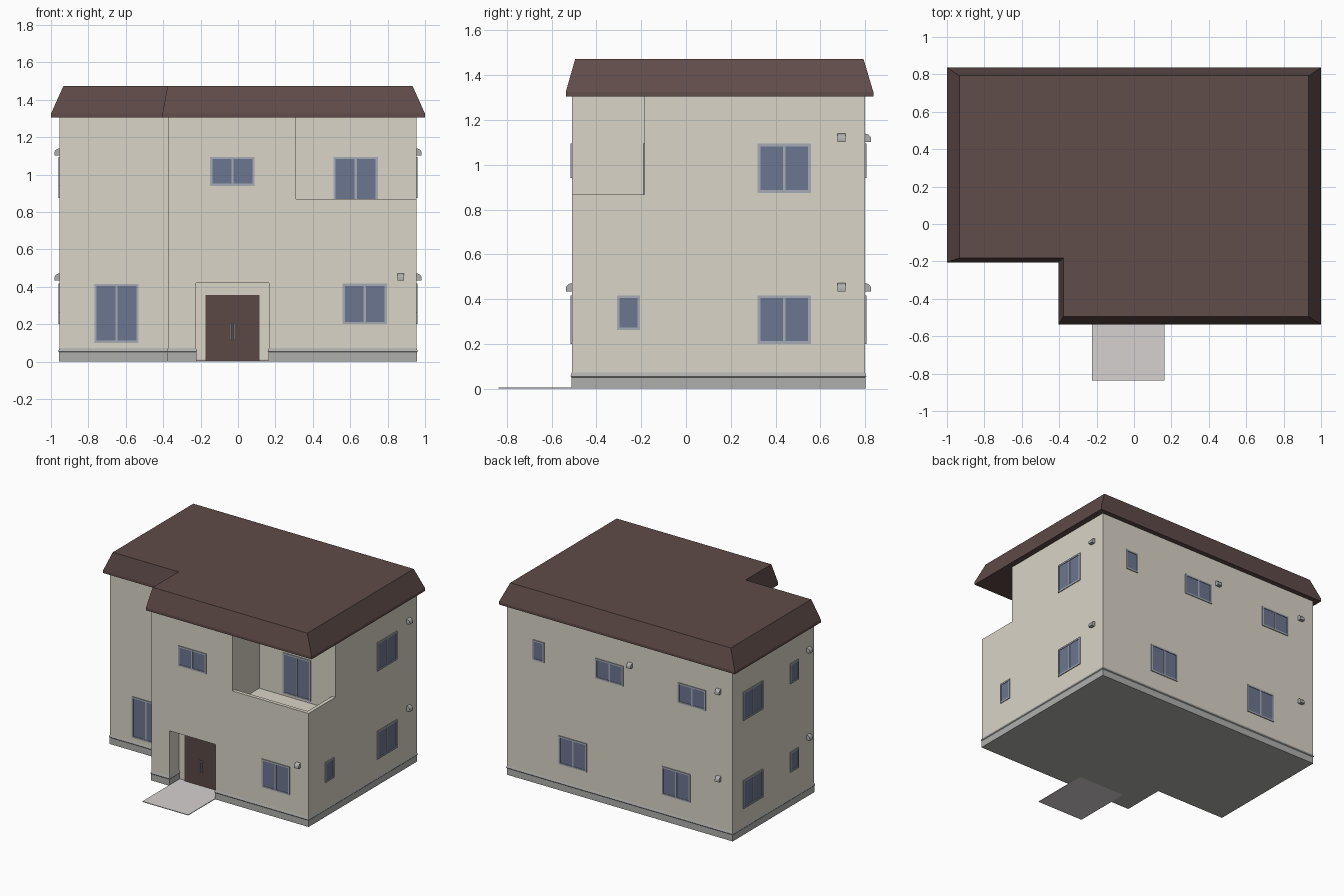
import bpy, bmesh, math
from mathutils import Vector

if "Cube" in bpy.data.objects:
    bpy.data.objects.remove(bpy.data.objects["Cube"])


def material(name, rgb):
    m = bpy.data.materials.new(name)
    m.diffuse_color = (*rgb, 1)
    m.use_nodes = True
    m.node_tree.nodes["Principled BSDF"].inputs["Base Color"].default_value = m.diffuse_color
    return m


WALL = material("plaster", (0.70, 0.66, 0.57))
ROOF = material("roof_brown", (0.115, 0.072, 0.067))
DOOR = material("door_brown", (0.105, 0.065, 0.06))
GLASS = material("glass", (0.15, 0.18, 0.28))
FRAME = material("frame_grey", (0.38, 0.41, 0.46))
STONE = material("base_grey", (0.43, 0.43, 0.42))
PAVE = material("paving", (0.68, 0.64, 0.64))


def finish(bm, name, mat):
    bmesh.ops.recalc_face_normals(bm, faces=bm.faces)
    me = bpy.data.meshes.new(name)
    bm.to_mesh(me)
    bm.free()
    ob = bpy.data.objects.new(name, me)
    bpy.context.collection.objects.link(ob)
    if mat:
        me.materials.append(mat)
    return ob


def loft(name, layers, mat):
    """Closed solid through matching outlines given as (points, z)."""
    bm = bmesh.new()
    rings = [[bm.verts.new((x, y, z)) for x, y in pts] for pts, z in layers]
    for a, b in zip(rings, rings[1:]):
        for i in range(len(a)):
            j = (i + 1) % len(a)
            bm.faces.new((a[i], a[j], b[j], b[i]))
    bm.faces.new(rings[0][::-1])
    bm.faces.new(rings[-1])
    return finish(bm, name, mat)


def box(name, lo, hi, mat):
    (x0, y0, z0), (x1, y1, z1) = lo, hi
    pts = [(x0, y0), (x1, y0), (x1, y1), (x0, y1)]
    return loft(name, [(pts, z0), (pts, z1)], mat)


def ell(x0, xn, x1, y0, yn, y1):
    """L-shaped outline with its front left corner cut away."""
    return [(x0, yn), (xn, yn), (xn, y0), (x1, y0), (x1, y1), (x0, y1)]


# Walls: L-shaped block, cut for the porch and the corner balcony
plan = ell(-0.955, -0.375, 0.955, -0.51, -0.185, 0.80)
walls = loft("walls", [(plan, 0.01), (plan, 1.308)], WALL)
cutters = [
    box("porch_cutter", (-0.225, -0.7, -0.1), (0.165, -0.39, 0.42), None),
    box("balcony_cutter", (0.31, -0.7, 0.868), (1.2, -0.185, 1.5), None),
    box("balcony_floor_cutter", (0.31, -0.482, 0.765), (0.927, -0.185, 0.95), None),
]
bpy.context.view_layer.objects.active = walls
for c in cutters:
    mod = walls.modifiers.new(c.name, 'BOOLEAN')
    mod.operation = 'DIFFERENCE'
    mod.solver = 'EXACT'
    mod.object = c
    bpy.ops.object.modifier_apply(modifier=mod.name)
for c in cutters:
    bpy.data.objects.remove(c)


# Foundation with a chamfered top, wrapping into the porch
def base_outline(d):
    return [(-0.955 - d, -0.185 - d), (-0.375 - d, -0.185 - d), (-0.375 - d, -0.51 - d),
            (-0.225 + d, -0.51 - d), (-0.225 + d, -0.385), (0.165 - d, -0.385),
            (0.165 - d, -0.51 - d), (0.955 + d, -0.51 - d), (0.955 + d, 0.80 + d),
            (-0.955 - d, 0.80 + d)]


loft("foundation", [(base_outline(0.002), 0), (base_outline(0.002), 0.05),
                    (base_outline(0.006), 0.055), (base_outline(-0.001), 0.075)], STONE)

# Roof: low eave lip, steep skirt and flat top
eave = ell(-1, -0.404, 1, -0.537, -0.205, 0.837)
top = ell(-0.934, -0.377, 0.934, -0.495, -0.182, 0.793)
loft("roof", [(eave, 1.305), (eave, 1.325), (top, 1.472)], ROOF)

# Porch paving and double door
box("porch_slab", (-0.224, -0.837, 0), (0.164, -0.385, 0.005), PAVE)
box("front_door", (-0.175, -0.396, 0.005), (0.115, -0.38, 0.355), DOOR)
for s in (-1, 1):
    x = -0.03 + s * 0.009
    box("door_handle", (x - 0.004, -0.412, 0.115), (x + 0.004, -0.404, 0.205), FRAME)
    for z in (0.13, 0.19):
        box("handle_mount", (x - 0.003, -0.405, z - 0.004), (x + 0.003, -0.39, z + 0.004), FRAME)

# Wall faces: turn about z, and wall plane position
TURN = {"front": 0, "right": 90, "back": 180, "left": -90}
PLANE = {"front": -0.51, "right": 0.955, "back": 0.80, "left": -0.955}


def place(ob, side, u, z, plane=None):
    p = PLANE[side] if plane is None else plane
    ob.location = (u, p, z) if side in ("front", "back") else (p, u, z)
    ob.rotation_euler.z = math.radians(TURN[side])


def window(side, u, z0, z1, w=0.237, plane=None):
    """Flat glass with a raised frame; wide windows get a centre bar."""
    h, t = z1 - z0, 0.012
    zc = (z0 + z1) / 2
    parts = [("window_glass", -w / 2 + 0.002, w / 2 - 0.002, -h / 2 + 0.002, h / 2 - 0.002, 0.002, GLASS),
             ("frame_top", -w / 2, w / 2, h / 2 - t, h / 2, 0.006, FRAME),
             ("frame_bottom", -w / 2, w / 2, -h / 2, -h / 2 + t, 0.006, FRAME),
             ("frame_left", -w / 2, -w / 2 + t, -h / 2 + t, h / 2 - t, 0.006, FRAME),
             ("frame_right", w / 2 - t, w / 2, -h / 2 + t, h / 2 - t, 0.006, FRAME)]
    if w > 0.15:
        parts.append(("frame_bar", -t / 2, t / 2, -h / 2 + t, h / 2 - t, 0.005, FRAME))
    for name, xa, xb, za, zb, out, mat in parts:
        place(box(name, (xa, -out, za), (xb, 0.004, zb), mat), side, u, zc, plane)


def vent(side, u, z):
    """Small quarter-round vent hood."""
    r, hw = 0.027, 0.018
    prof = [(0.002, -0.018), (-r, -0.018)]
    prof += [(-r * math.cos(a), -0.008 + r * math.sin(a))
             for a in (math.radians(d) for d in range(0, 91, 18))]
    prof.append((0.002, -0.008 + r))
    bm = bmesh.new()
    f = bm.faces.new([bm.verts.new((-hw, y, zz)) for y, zz in prof])
    ext = bmesh.ops.extrude_face_region(bm, geom=[f])
    bmesh.ops.translate(bm, vec=Vector((2 * hw, 0, 0)),
                        verts=[v for v in ext["geom"] if isinstance(v, bmesh.types.BMVert)])
    place(finish(bm, "vent_hood", STONE), side, u, z)


# Front windows (two sit on the set-back wall)
window("front", -0.65, 0.10, 0.415, plane=-0.185)
window("front", 0.629, 0.78, 1.094, plane=-0.185)
window("front", 0.678, 0.20, 0.417)
window("front", -0.03, 0.94, 1.094)
# Right windows
window("right", 0.439, 0.875, 1.094)
window("right", 0.439, 0.20, 0.417)
window("right", -0.257, 0.262, 0.417, w=0.103)
# Left windows
window("left", 0.556, 0.875, 1.094)
window("left", 0.556, 0.20, 0.417)
window("left", 0.056, 0.94, 1.094, w=0.103)
window("left", 0.056, 0.262, 0.417, w=0.103)
# Back windows
window("back", 0.69, 0.94, 1.094, w=0.103)
for u in (0.087, -0.611):
    window("back", u, 0.94, 1.094)
for u in (0.397, -0.478):
    window("back", u, 0.20, 0.417)

# Vent hoods
for side, u, z in (("front", 0.87, 0.452), ("right", 0.695, 1.12), ("right", 0.695, 0.452),
                   ("left", -0.115, 1.12), ("left", -0.115, 0.452), ("back", -0.09, 1.12),
                   ("back", -0.84, 1.12), ("back", -0.84, 0.452)):
    vent(side, u, z)
